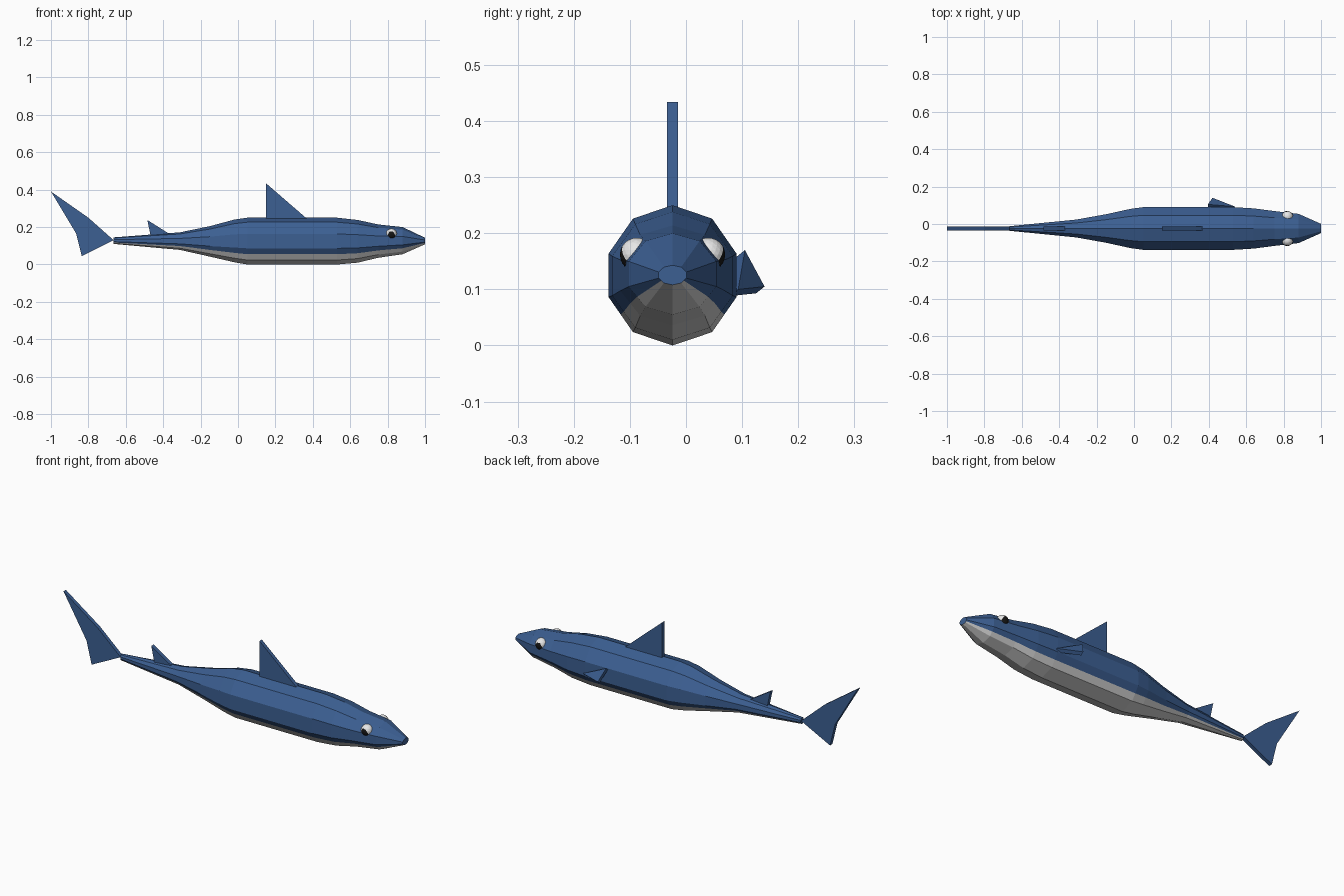
import bpy, bmesh, math
from mathutils import Vector

cube = bpy.data.objects.get("Cube")
if cube:
    bpy.data.objects.remove(cube, do_unlink=True)


def material(name, rgb):
    m = bpy.data.materials.new(name)
    m.use_nodes = True
    m.diffuse_color = (*rgb, 1)
    m.node_tree.nodes["Principled BSDF"].inputs["Base Color"].default_value = (*rgb, 1)
    return m


BLUE = material("ocean blue", (0.045, 0.115, 0.29))
BELLY = material("belly grey", (0.62, 0.62, 0.62))
WHITE = material("eye white", (0.8, 0.8, 0.8))
BLACK = material("pupil black", (0.008, 0.008, 0.008))
MID = -0.024  # y of the body's centre plane


def finish(name, bm, *mats):
    bmesh.ops.recalc_face_normals(bm, faces=bm.faces)
    mesh = bpy.data.meshes.new(name)
    bm.to_mesh(mesh)
    bm.free()
    for m in mats:
        mesh.materials.append(m)
    obj = bpy.data.objects.new(name, mesh)
    bpy.context.collection.objects.link(obj)
    return obj


def slab(name, points, offset):
    """Flat outline given a thickness along the offset vector."""
    bm = bmesh.new()
    face = bm.faces.new([bm.verts.new(p) for p in points])
    new = bmesh.ops.extrude_face_region(bm, geom=[face], use_keep_orig=True)["geom"]
    moved = [v for v in new if isinstance(v, bmesh.types.BMVert)]
    bmesh.ops.translate(bm, verts=moved, vec=offset)
    return finish(name, bm, BLUE)


# Body: ten-sided rings, with the lower side panel split at the belly line
stations = [  # x, half width, top, bottom
    (-0.665, 0.013, 0.145, 0.11), (-0.31, 0.05, 0.172, 0.078),
    (-0.15, 0.08, 0.205, 0.042), (-0.02, 0.11, 0.24, 0.012),
    (0.05, 0.12, 0.25, 0), (0.53, 0.12, 0.25, 0),
    (0.64, 0.113, 0.238, 0.01), (0.75, 0.098, 0.214, 0.036),
    (0.88, 0.082, 0.2, 0.055), (1.0, 0.026, 0.143, 0.108)]
ring = [Vector((math.sin(k * math.pi / 5), math.cos(k * math.pi / 5))) for k in range(10)]
ring.insert(7, (ring[6] + ring[7]) / 2)
ring.insert(4, (ring[3] + ring[4]) / 2)

bm = bmesh.new()
loops = [[bm.verts.new((x, MID + w * p.x, (top + low) / 2 + (top - low) / 2 * p.y))
          for p in ring] for x, w, top, low in stations]
n = len(ring)
for a, b in zip(loops, loops[1:]):
    for k in range(n):
        f = bm.faces.new((a[k], a[(k + 1) % n], b[(k + 1) % n], b[k]))
        f.material_index = 1 if 4 <= k < 8 else 0
bm.faces.new(loops[0])
bm.faces.new(loops[-1])
finish("body", bm, BLUE, BELLY)

# Upright fins
upright = {
    "dorsal_fin": [(0.15, 0.434), (0.15, 0.235), (0.365, 0.235), (0.365, 0.248)],
    "rear_dorsal_fin": [(-0.485, 0.238), (-0.465, 0.145), (-0.36, 0.16), (-0.38, 0.172)],
    "tail_fin": [(-1, 0.39), (-0.8, 0.25), (-0.665, 0.13), (-0.835, 0.045), (-0.865, 0.165)]}
for name, outline in upright.items():
    slab(name, [(x, MID - 0.01, z) for x, z in outline], (0, 0.02, 0))

# Side fin
slab("pectoral_fin", [(0.395, 0.105, 0.17), (0.42, 0.14, 0.105), (0.54, 0.093, 0.1)],
     (0, -0.015, -0.012))

# Eyes: low-poly balls with the outward cap painted as the pupil
for side, name in ((1, "back_eye"), (-1, "front_eye")):
    bm = bmesh.new()
    bmesh.ops.create_icosphere(bm, subdivisions=3, radius=0.03)
    look = Vector((0, side, -0.3)).normalized()
    for f in bm.faces:
        f.material_index = int(f.calc_center_median().normalized().dot(look) > 0.72)
    bmesh.ops.translate(bm, verts=bm.verts, vec=(0.82, MID + side * 0.064, 0.162))
    finish(name, bm, WHITE, BLACK)
